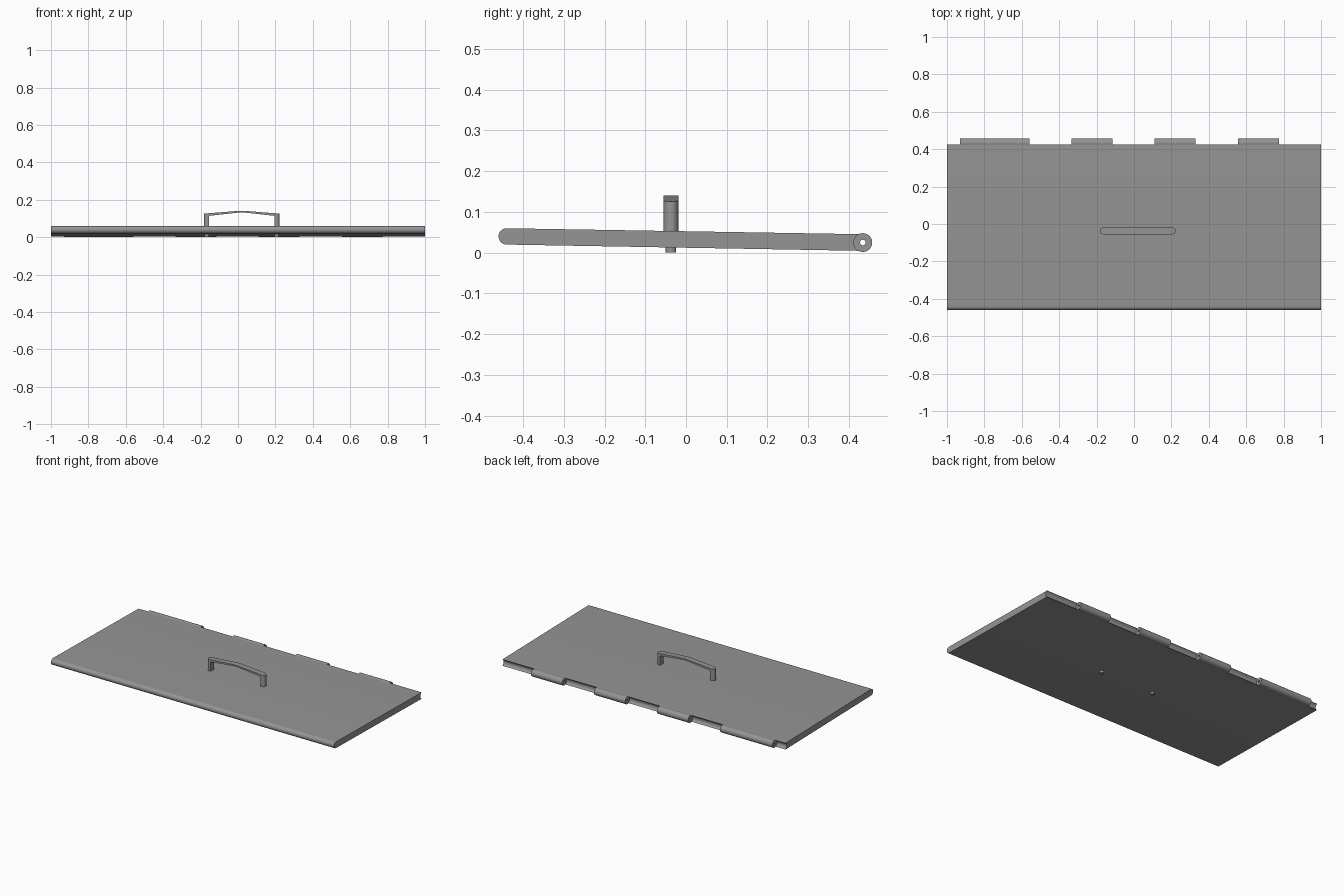
import bpy
import bmesh
from math import cos, sin, radians

cube = bpy.data.objects.get("Cube")
if cube:
    bpy.data.objects.remove(cube, do_unlink=True)

grey = bpy.data.materials.new("mid grey")
grey.use_nodes = True
COLOUR = (0.3, 0.3, 0.3, 1)
grey.diffuse_color = COLOUR
grey.node_tree.nodes["Principled BSDF"].inputs["Base Color"].default_value = COLOUR


def arc(cu, cv, r, a0, a1, n):
    """Points on an arc, from angle a0 to a1 in degrees."""
    angles = [radians(a0 + (a1 - a0) * i / n) for i in range(n + 1)]
    return [(cu + r * cos(a), cv + r * sin(a)) for a in angles]


def finish(name, bm):
    bmesh.ops.recalc_face_normals(bm, faces=bm.faces)
    mesh = bpy.data.meshes.new(name)
    bm.to_mesh(mesh)
    bm.free()
    mesh.materials.append(grey)
    ob = bpy.data.objects.new(name, mesh)
    bpy.context.collection.objects.link(ob)
    return ob


def smooth(ob):
    bpy.ops.object.select_all(action="DESELECT")
    ob.select_set(True)
    bpy.context.view_layer.objects.active = ob
    bpy.ops.object.shade_smooth_by_angle(angle=radians(30))


def prism(name, outline, place, start, end):
    """Extrude an outline; place(u, v, w) maps it into the scene."""
    bm = bmesh.new()
    a, b = [[bm.verts.new(place(u, v, w)) for u, v in outline] for w in (start, end)]
    bm.faces.new(a)
    bm.faces.new(b)
    for i in range(len(a)):
        bm.faces.new((a[i - 1], a[i], b[i], b[i - 1]))
    return finish(name, bm)


def tube(name, cy, cz, outer, inner, start, end):
    """Hollow barrel along x, open through its bore."""
    bm = bmesh.new()
    rings = []
    for r, x in ((outer, start), (outer, end), (inner, end), (inner, start)):
        rings.append([bm.verts.new((x, y, z)) for y, z in arc(cy, cz, r, 0, 360, 32)[:-1]])
    for k in range(4):
        a, b = rings[k - 1], rings[k]
        for i in range(len(a)):
            bm.faces.new((a[i - 1], a[i], b[i], b[i - 1]))
    return finish(name, bm)


def along_x(u, v, w):
    return (w, u, v)


def along_y(u, v, w):
    return (u, w, v)


def along_z(u, v, w):
    return (u, v, w)


HINGE_Y, HINGE_Z = 0.434, 0.025

# Lid board: rounded front edge, hollowed rear edge, slight rearward slope
section = arc(-0.44, 0.04, 0.02, 89, 269, 16)
section += arc(HINGE_Y, HINGE_Z, 0.0225, 244, 114, 12)
smooth(prism("lid_board", section, along_x, -1, 1))

# Hinge knuckles along the rear edge
knuckles = [(-0.93, -0.56), (-0.335, -0.115), (0.11, 0.33), (0.555, 0.775)]
for i, (x0, x1) in enumerate(knuckles):
    smooth(tube(f"hinge_knuckle_{i + 1}", HINGE_Y, HINGE_Z, 0.023, 0.007, x0, x1))

# Handle: arched side outline trimmed to a round-ended plan
HX, HY, HALF, R = 0.02, -0.037, 0.203, 0.018
right = [(0.012, 0.141), (HALF, 0.126), (HALF, 0.03),
         (HALF - 0.027, 0.03), (HALF - 0.027, 0.114), (0.012, 0.132)]
left = [(-x, z) for x, z in reversed(right)]
outline = [(HX + x, z) for x, z in right + left]
handle = prism("handle", outline, along_y, HY - 0.03, HY + 0.03)
plan = arc(HX + HALF - R, HY, R, -90, 90, 12) + arc(HX - HALF + R, HY, R, 90, 270, 12)
trim = prism("handle_trim", plan, along_z, 0, 0.2)
trim.hide_render = True
mod = handle.modifiers.new("trim", "BOOLEAN")
mod.operation = "INTERSECT"
mod.solver = "EXACT"
mod.object = trim
smooth(handle)
bpy.ops.object.modifier_apply(modifier="trim")
bpy.data.objects.remove(trim, do_unlink=True)
smooth(handle)

# Fixing pegs poking out under the board
for side, x in (("right", HX - 0.187), ("left", HX + 0.187)):
    smooth(prism(f"{side}_peg", arc(x, HY, 0.013, 0, 345, 23), along_z, 0, 0.035))
